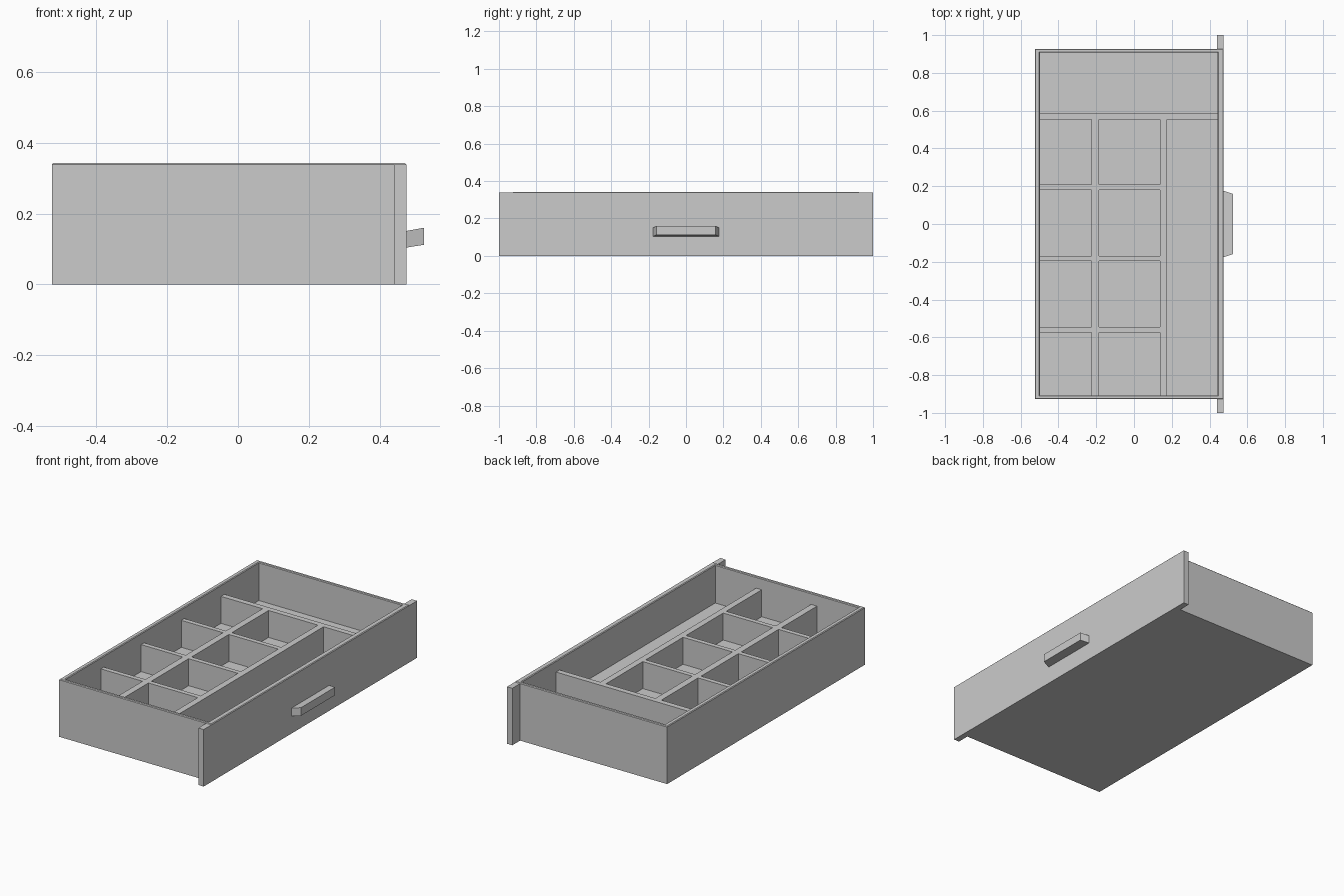
import bpy
import bmesh

if "Cube" in bpy.data.objects:
    bpy.data.objects.remove(bpy.data.objects["Cube"])


def loft(name, rings):
    """Closed solid skinned through a sequence of four-point rings."""
    bm = bmesh.new()
    loops = [[bm.verts.new(p) for p in ring] for ring in rings]
    for a, b in zip(loops, loops[1:]):
        for i in range(4):
            j = (i + 1) % 4
            bm.faces.new((a[i], a[j], b[j], b[i]))
    bm.faces.new(loops[0][::-1])
    bm.faces.new(loops[-1])
    bmesh.ops.recalc_face_normals(bm, faces=bm.faces)
    mesh = bpy.data.meshes.new(name)
    bm.to_mesh(mesh)
    bm.free()
    obj = bpy.data.objects.new(name, mesh)
    bpy.context.collection.objects.link(obj)
    return obj


def flat(x0, x1, y0, y1, z):
    """Horizontal rectangular ring."""
    return [(x0, y0, z), (x1, y0, z), (x1, y1, z), (x0, y1, z)]


def upright(x, y, z0, z1):
    """Rectangular ring facing along x, symmetric in y."""
    return [(x, -y, z0), (x, y, z0), (x, y, z1), (x, -y, z1)]


def box(name, x0, x1, y0, y1, z0, z1):
    return loft(name, [flat(x0, x1, y0, y1, z0), flat(x0, x1, y0, y1, z1)])


RIM, TOP, FLOOR, DIV = 0.338, 0.342, 0.115, 0.275
X0, X1, Y = -0.525, 0.475, 0.927      # outer walls
IX0, IX1, IY = -0.498, 0.443, 0.907   # inner walls
C = 0.004                             # rim chamfer

# Drawer tray: outer walls, chamfered rim, recessed floor
loft("drawer_tray", [
    flat(X0, X1, -Y, Y, 0),
    flat(X0, X1, -Y, Y, RIM),
    flat(X0 + C, X1 - C, -Y + C, Y - C, TOP),
    flat(IX0 - C, IX1 + C, -IY - C, IY + C, TOP),
    flat(IX0, IX1, -IY, IY, RIM),
    flat(IX0, IX1, -IY, IY, FLOOR),
])

# Front panel ends that overhang the tray sides
for side, (y0, y1) in {"left": (-1, -Y), "right": (Y, 1)}.items():
    box(f"front_panel_{side}_end", 0.44, X1, y0, y1, 0, RIM)

# Pull handle, tapering outward and tilted up
loft("handle", [upright(X1, 0.176, 0.104, 0.151), upright(0.525, 0.159, 0.112, 0.16)])

# Wide divider across the drawer
box("end_divider", IX0, IX1, 0.552, 0.585, FLOOR, DIV)

# Two long dividers
rails = [(-0.225, -0.186), (0.138, 0.175)]
for i, (x0, x1) in enumerate(rails):
    box(f"long_divider_{i + 1}", x0, x1, -IY, 0.552, FLOOR, DIV)

# Short cross dividers between the long ones
spans = [(IX0, rails[0][0]), (rails[0][1], rails[1][0])]
for col, (x0, x1) in enumerate(spans):
    for row in range(3):
        y = -0.56 + row * 0.377
        box(f"cross_divider_{col + 1}_{row + 1}", x0, x1, y - 0.014, y + 0.014, FLOOR, DIV)
